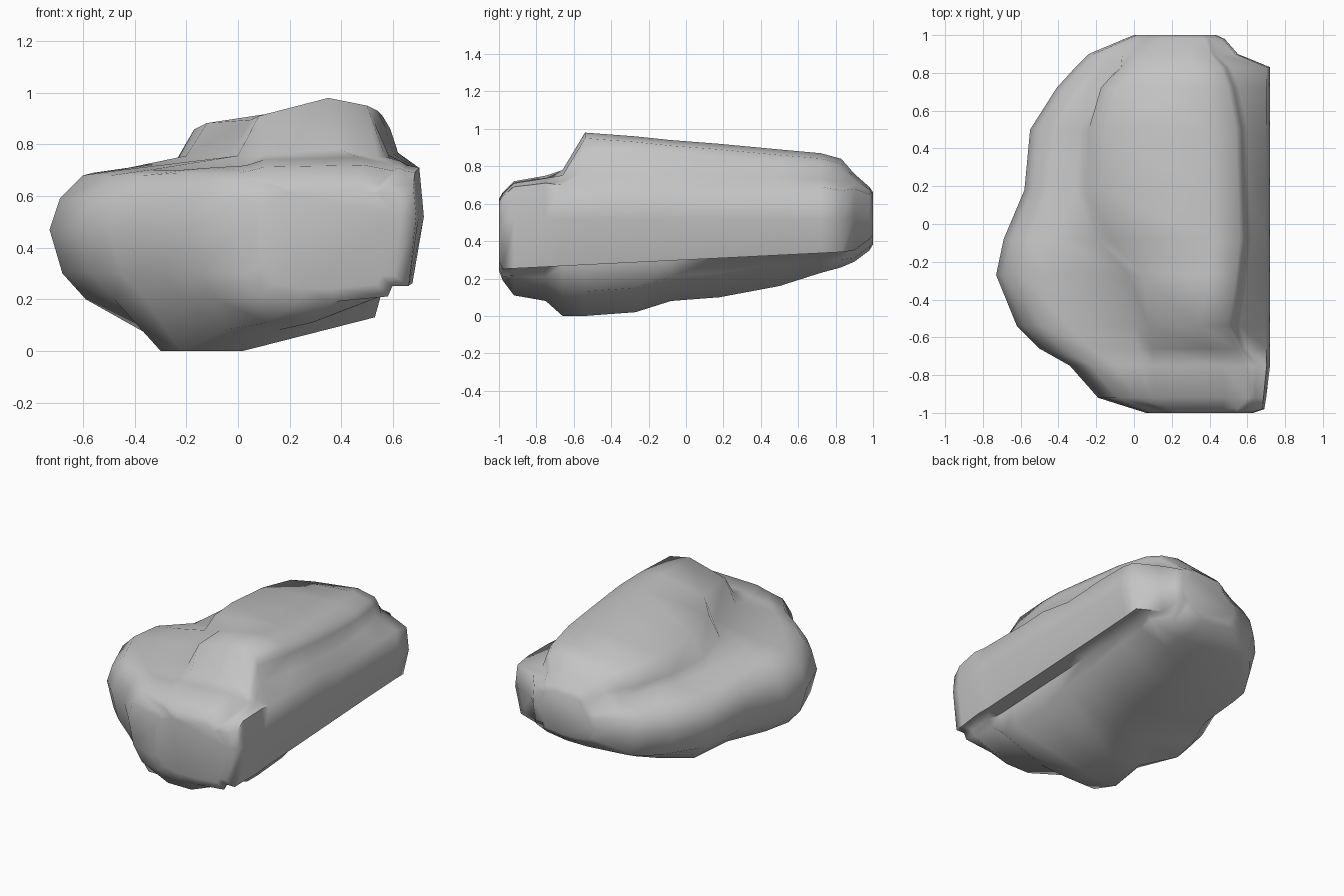
import bpy
import bmesh
from mathutils import Vector

cube = bpy.data.objects.get("Cube")
if cube:
    bpy.data.objects.remove(cube, do_unlink=True)

# Stone colour
stone = bpy.data.materials.new("stone grey")
stone.use_nodes = True
grey = (0.55, 0.55, 0.55, 1)
stone.diffuse_color = grey
stone.node_tree.nodes["Principled BSDF"].inputs["Base Color"].default_value = grey


def boulder_section(y, left, right, base, keel, ledge, cap_left, cap_right, cap):
    """Closed outline across the boulder: keel, flanks, ledge and raised cap."""
    width = min(1, (right - left) / 1.2)
    low = max(0.3 + 0.05 * y, base + 0.06)
    rise = cap - ledge
    drop = 0.1 * max(0, y)  # the left shoulder sinks towards the back
    outline = [
        # left flank and keel
        (left, 0.47),
        (left + 0.05 * width, max(0.3, base + 0.04)),
        (left + 0.14 * width, max(0.2, base + 0.02)),
        (keel - 0.12 * width, base),
        (keel + 0.12 * width, base),
        # stepped undercut and right flank
        (right - 0.19 * width, min(base + 0.13, low - 0.04)),
        (right - 0.16 * width, low),
        (right - 0.05 * width, low),
        (right, 0.52),
        (right - 0.02 * width, ledge),
        # raised cap with a steep right side
        (cap_right + 0.06 * width, ledge + 0.25 * rise),
        (cap_right + 0.03 * width, ledge + 0.65 * rise),
        (cap_right, cap - 0.03 * width),
        (cap_right - 0.15 * width, cap),
        (cap_left, cap - 0.25 * rise),
        (cap_left - 0.08 * width, ledge + 0.2 * rise),
        # left shoulder
        (left + 0.27 * width, ledge - 0.3 * drop),
        (left + 0.13 * width, ledge - 0.02 - 0.6 * drop),
        (left + 0.04 * width, min(0.59, ledge - 0.04) - 0.4 * drop),
    ]
    return [Vector((x, y, z)) for x, z in outline]


def rounded_end(section, end_y):
    """Slightly smaller copy of an end section, so the end face has a soft rim."""
    centre = sum(section, Vector()) / len(section)
    ring = [centre.lerp(point, 0.82) for point in section]
    for point in ring:
        point.y = end_y
    return ring


# Stations from front to back:
# y, left, right, base, keel, ledge, cap left, cap right, cap height
stations = [
    (-.98, 0, .69, .19, .3, .64, .2, .55, .66),
    (-.92, -.19, .7, .11, .2, .69, .1, .6, .72),
    (-.75, -.34, .72, .08, .05, .71, .1, .6, .75),
    (-.66, -.5, .72, 0, -.1, .7, .1, .54, .78),
    (-.54, -.62, .72, 0, -.18, .7, .08, .5, .98),
    (-.27, -.73, .72, .02, -.15, .7, .05, .54, .96),
    (-.08, -.69, .72, .08, 0, .71, -.12, .56, .94),
    (.18, -.58, .72, .1, .1, .67, -.17, .55, .92),
    (.5, -.55, .72, .16, .15, .69, -.16, .54, .89),
    (.72, -.41, .72, .23, .2, .69, -.1, .5, .87),
    (.83, -.31, .72, .26, .2, .67, 0, .46, .84),
    (.9, -.24, .55, .29, .2, .68, .05, .4, .76),
    (.98, -.05, .48, .35, .2, .65, .12, .38, .69),
]
sections = [boulder_section(*station) for station in stations]
sections.insert(0, rounded_end(sections[0], -1))
sections.append(rounded_end(sections[-1], 1))

# Boulder skin between neighbouring sections
bm = bmesh.new()
rings = [[bm.verts.new(point) for point in section] for section in sections]
for near, far in zip(rings, rings[1:]):
    for i in range(len(near)):
        bm.faces.new((near[i - 1], near[i], far[i], far[i - 1]))
bm.faces.new(rings[0])
bm.faces.new(rings[-1][::-1])
bmesh.ops.recalc_face_normals(bm, faces=bm.faces[:])

mesh = bpy.data.meshes.new("boulder")
bm.to_mesh(mesh)
bm.free()
mesh.materials.append(stone)
boulder = bpy.data.objects.new("boulder", mesh)
bpy.context.collection.objects.link(boulder)

# Worn, smooth surface with only the hardest creases kept
bpy.ops.object.select_all(action='DESELECT')
boulder.select_set(True)
bpy.context.view_layer.objects.active = boulder
bpy.ops.object.shade_smooth_by_angle(angle=1.2)
